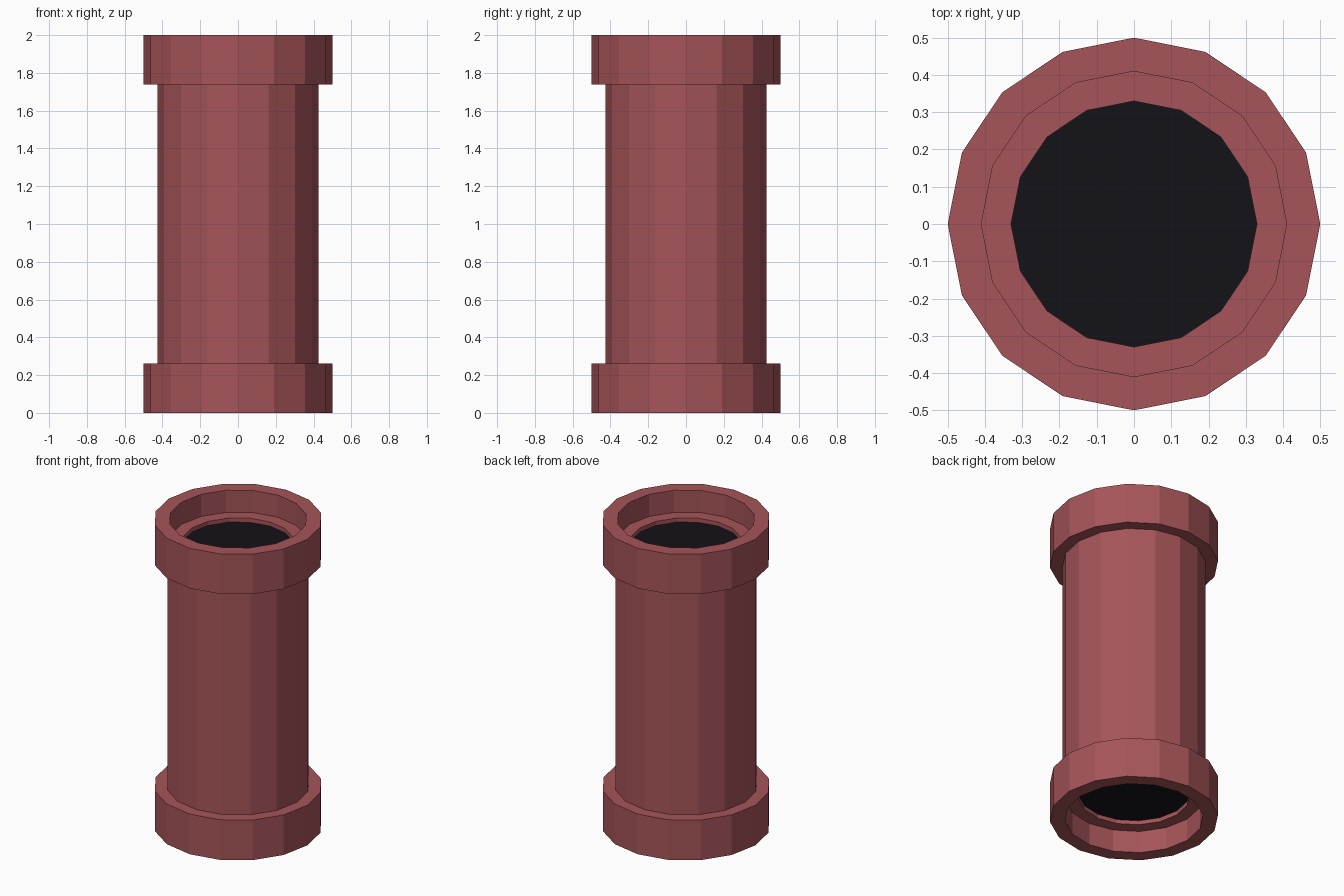
import bpy
import bmesh
from math import cos, sin, tau

if "Cube" in bpy.data.objects:
    bpy.data.objects.remove(bpy.data.objects["Cube"])

SIDES = 16


def material(name, color):
    mat = bpy.data.materials.new(name)
    mat.diffuse_color = (*color, 1)
    mat.use_nodes = True
    mat.node_tree.nodes["Principled BSDF"].inputs["Base Color"].default_value = mat.diffuse_color
    return mat


def finish(name, bm, mat):
    mesh = bpy.data.meshes.new(name)
    bm.to_mesh(mesh)
    bm.free()
    mesh.materials.append(mat)
    obj = bpy.data.objects.new(name, mesh)
    bpy.context.collection.objects.link(obj)
    return obj


def add_ring(bm, r, z):
    return [bm.verts.new((r * cos(tau * i / SIDES), r * sin(tau * i / SIDES), z))
            for i in range(SIDES)]


def lathe(name, profile, mat):
    """Revolve an open (radius, z) profile into flat-sided walls."""
    bm = bmesh.new()
    rings = [add_ring(bm, r, z) for r, z in profile]
    for a, b in zip(rings, rings[1:]):
        for i in range(SIDES):
            j = (i + 1) % SIDES
            bm.faces.new((a[i], a[j], b[j], b[i]))
    return finish(name, bm, mat)


def disc(name, r, z, mat, up):
    bm = bmesh.new()
    ring = add_ring(bm, r, z)
    bm.faces.new(ring if up else ring[::-1])
    return finish(name, bm, mat)


red = material("pipe_red", (0.38, 0.09, 0.10))
black = material("opening_black", (0.007, 0.006, 0.009))

# Pipe wall with stepped sockets: lower half profile, mirrored for the top
half = [(0.33, 0.172), (0.33, 0.145), (0.41, 0.145), (0.41, 0.0),
        (0.50, 0.0), (0.50, 0.262), (0.425, 0.262)]
lathe("pipe_body", half + [(r, 2 - z) for r, z in reversed(half)], red)

# Dark openings set inside each socket
disc("bottom_opening", 0.33, 0.172, black, False)
disc("top_opening", 0.33, 2 - 0.172, black, True)
